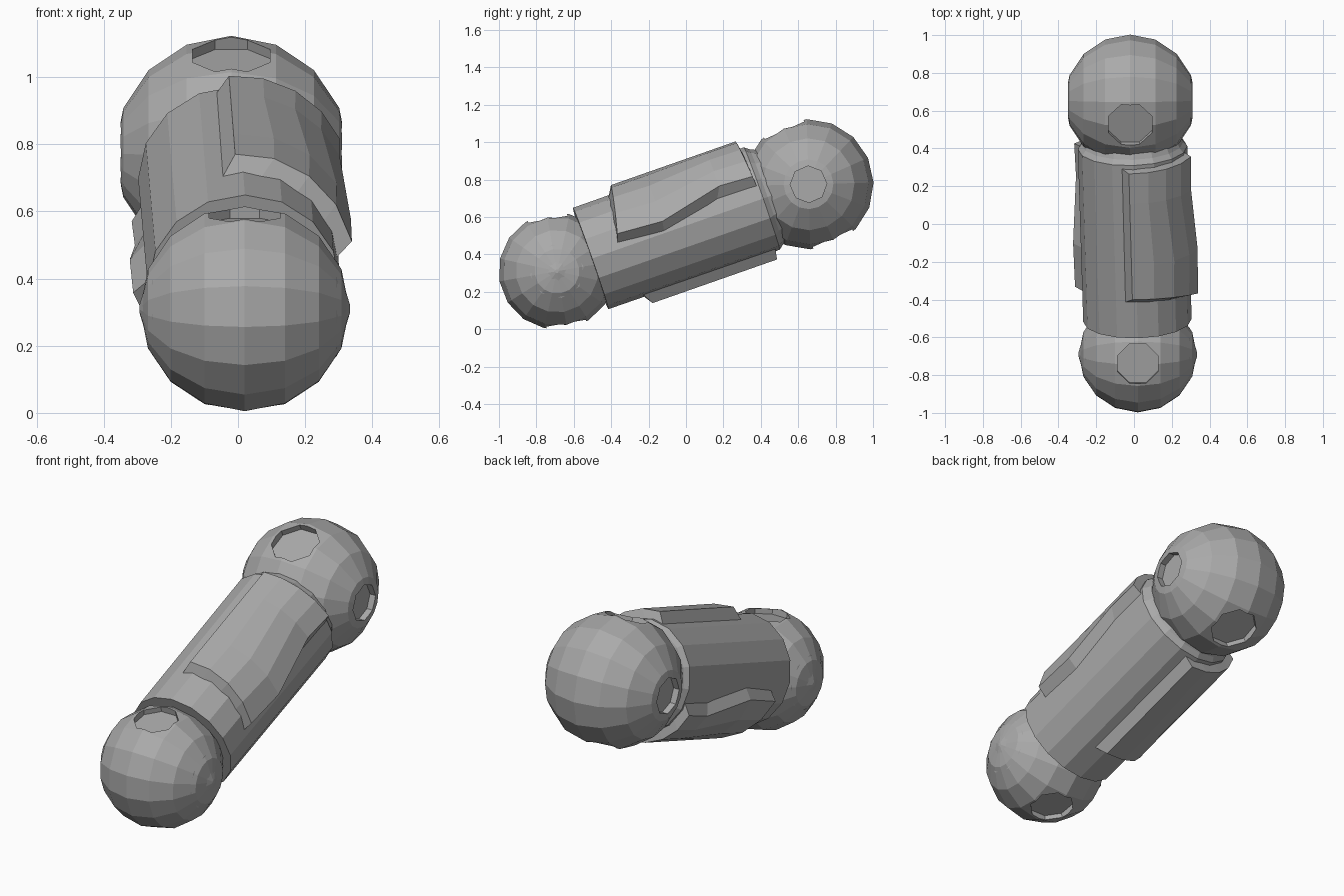
import bpy, bmesh, math
from mathutils import Matrix, Vector

if "Cube" in bpy.data.objects:
    bpy.data.objects.remove(bpy.data.objects["Cube"])

grey = bpy.data.materials.new("plain_grey")
grey.diffuse_color = (0.4, 0.4, 0.4, 1)
grey.use_nodes = True
grey.node_tree.nodes["Principled BSDF"].inputs["Base Color"].default_value = grey.diffuse_color

# Limb frame: local y runs along the limb, local z is its upper side
LIMB = (Matrix.Translation((0.018, -0.51, 0.378))
        @ Matrix.Rotation(math.radians(1.6), 4, 'Z')
        @ Matrix.Rotation(math.radians(19.3), 4, 'X'))


def finish(name, bm, matrix):
    bmesh.ops.recalc_face_normals(bm, faces=bm.faces)
    bm.transform(matrix)
    mesh = bpy.data.meshes.new(name)
    bm.to_mesh(mesh)
    bm.free()
    mesh.materials.append(grey)
    obj = bpy.data.objects.new(name, mesh)
    bpy.context.collection.objects.link(obj)
    return obj


def lathe(name, profile, sides, matrix):
    """Turn (position, radius) pairs around the local y axis."""
    bm = bmesh.new()
    rings = []
    for t, r in profile:
        rings.append([bm.verts.new((r * math.sin(2 * math.pi * i / sides), t,
                                    r * math.cos(2 * math.pi * i / sides)))
                      for i in range(sides)])
    for a, b in zip(rings, rings[1:]):
        for i in range(sides):
            j = (i + 1) % sides
            bm.faces.new((a[i], a[j], b[j], b[i]))
    bm.faces.new(rings[0])
    bm.faces.new(rings[-1])
    return finish(name, bm, matrix)


def joint(name, center, radius, tilt, sockets):
    """Faceted ball with octagonal sockets given as (direction, radius, floor)."""
    matrix = Matrix.Translation(center) @ Matrix.Rotation(math.radians(tilt), 4, 'X')
    bm = bmesh.new()
    bmesh.ops.create_uvsphere(bm, u_segments=16, v_segments=8, radius=radius)
    bm.transform(Matrix.Rotation(math.pi / 2, 4, 'Y'))
    ball = finish(name, bm, matrix)
    cut = bmesh.new()
    for direction, r, floor in sockets:
        d = Vector(direction)
        turn = d.to_track_quat('Z', 'Y').to_matrix().to_4x4()
        spin = Matrix.Rotation(math.pi / 8, 4, 'Z')
        bmesh.ops.create_cone(cut, cap_ends=True, segments=8, radius1=r, radius2=r,
                              depth=0.2,
                              matrix=Matrix.Translation(d * (floor + 0.1)) @ turn @ spin)
    cutter = finish(name + "_cutter", cut, matrix)
    cutter.hide_render = True
    mod = ball.modifiers.new("sockets", 'BOOLEAN')
    mod.operation = 'DIFFERENCE'
    mod.solver = 'EXACT'
    mod.object = cutter
    # Apply the cut and drop the cutter
    deps = bpy.context.evaluated_depsgraph_get()
    result = bpy.data.meshes.new_from_object(ball.evaluated_get(deps))
    ball.modifiers.clear()
    ball.data = result
    bpy.data.objects.remove(cutter)
    return matrix


def plate(name, spin):
    """Curved cover with chamfered rim and one stepped long edge."""
    # Rows along the limb: (t at ridge, t at side, ridge angle, side angle)
    outer = [(0.233, 0.17, -4, 76), (0.42, 0.42, -4, 79),
             (0.77, 0.77, -4, 65), (0.939, 0.955, -4, 67)]
    inner = [(0.195, 0.155, -14, 84), (0.41, 0.41, -14, 90),
             (0.73, 0.73, -14, 76), (0.95, 0.96, -14, 77)]
    cols = 4
    bm = bmesh.new()

    def shell(rows, r):
        grid = []
        for t0, t1, a0, a1 in rows:
            line = []
            for j in range(cols + 1):
                f = j / cols
                a = math.radians(a0 + (a1 - a0) * f)
                line.append(bm.verts.new((r * math.sin(a), t0 + (t1 - t0) * f ** 2,
                                          r * math.cos(a))))
            grid.append(line)
        for i in range(len(rows) - 1):
            for j in range(cols):
                bm.faces.new((grid[i][j], grid[i][j + 1],
                              grid[i + 1][j + 1], grid[i + 1][j]))
        return (grid[0] + [g[-1] for g in grid[1:-1]] + grid[-1][::-1]
                + [g[0] for g in grid[-2:0:-1]])

    top, base = shell(outer, 0.335), shell(inner, 0.274)
    for i in range(len(top)):
        j = (i + 1) % len(top)
        bm.faces.new((top[i], top[j], base[j], base[i]))
    finish(name, bm, LIMB @ Matrix.Rotation(spin, 4, 'Y'))


# Ball joints at both ends
joint("rear_joint", (-0.02, 0.655, 0.775), 0.348, 24,
      [((0, 0, 1), 0.125, 0.285), ((0, 0, -1), 0.125, 0.285),
       ((1, 0, 0), 0.098, 0.295), ((-1, 0, 0), 0.098, 0.295)])
front = joint("front_joint", (0.02, -0.69, 0.31), 0.312, 10,
              [((0, 0, 1), 0.115, 0.255), ((0, 0, -1), 0.115, 0.255)])

# Shallow side caps on the front joint
for side, label in ((1, "right"), (-1, "left")):
    bm = bmesh.new()
    bmesh.ops.create_cone(bm, cap_ends=True, segments=8, radius1=0.145, radius2=0.01,
                          depth=0.04)
    bm.transform(Matrix.Translation((side * 0.294, 0, 0))
                 @ Matrix.Rotation(side * math.pi / 2, 4, 'Y'))
    finish(label + "_side_cap", bm, front)

# Tubular body with a narrower rear collar
lathe("limb_body", [(0, 0.287), (0.97, 0.29), (0.995, 0.27), (1.04, 0.25)], 16, LIMB)

# Two cover plates on opposite sides of the body
plate("upper_cover", 0)
plate("lower_cover", math.pi)
